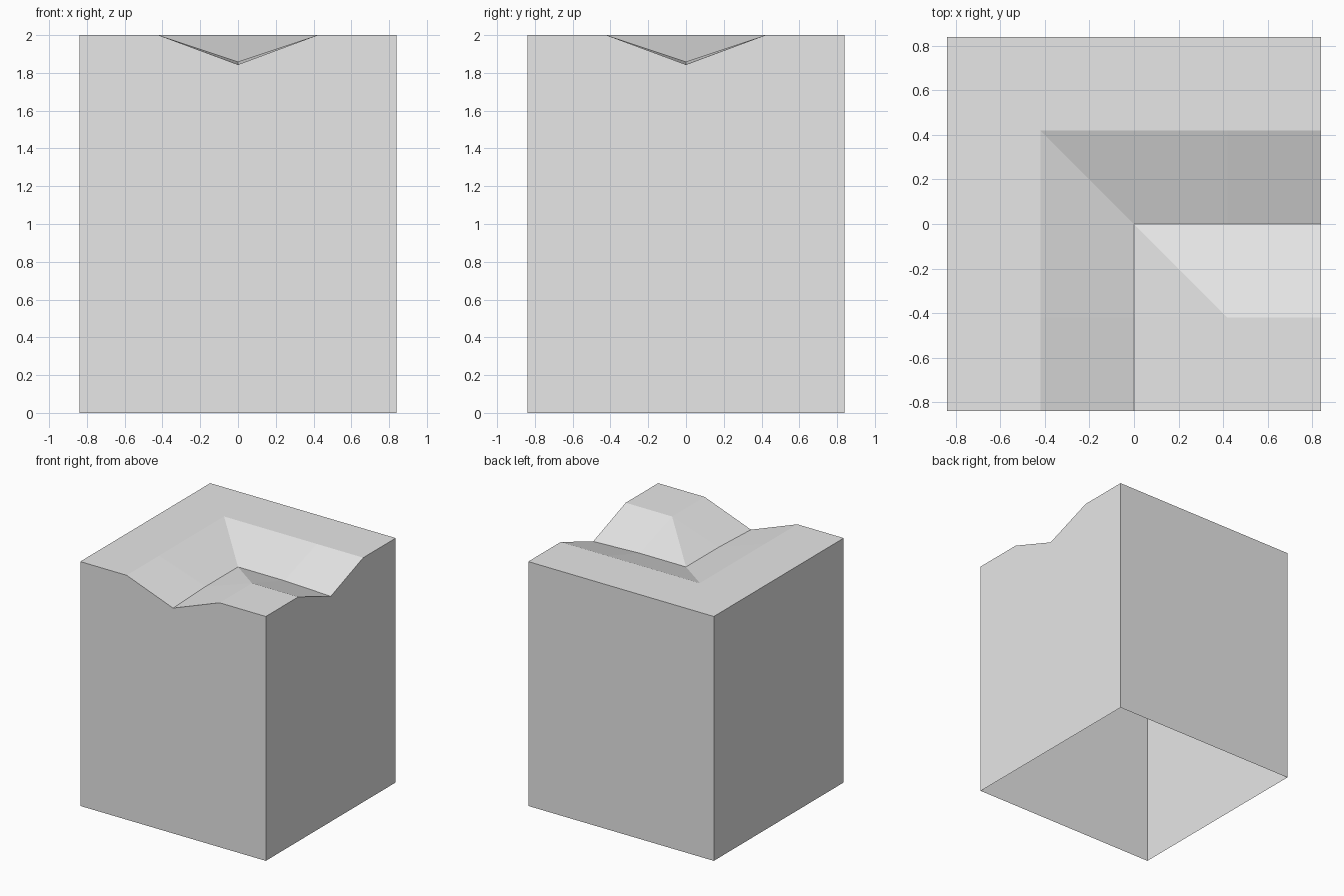
import bpy
import bmesh

HALF = 0.84      # half the width of the square block
TOP = 2.0        # height of the flat rim
DEPTH = 0.14     # depth of the channel
END_DIP = 0.016  # extra drop where the channel leaves the block

cube = bpy.data.objects.get("Cube")
if cube:
    bpy.data.objects.remove(cube, do_unlink=True)

stone = bpy.data.materials.new("plain_grey")
stone.use_nodes = True
colour = (0.8, 0.8, 0.8, 1.0)
stone.diffuse_color = colour
stone.node_tree.nodes["Principled BSDF"].inputs["Base Color"].default_value = colour

bm = bmesh.new()

# Top surface: a four by four grid
bmesh.ops.create_grid(bm, x_segments=4, y_segments=4, size=HALF)
step = HALF / 2
grid = {(round(v.co.x / step), round(v.co.y / step)): v for v in bm.verts}

# Channel: runs in from the front, turns at the centre, leaves on the left
for (i, j), v in grid.items():
    v.co.z = TOP
    if (i == 0 and j <= 0) or (j == 0 and i >= 0):
        v.co.z -= DEPTH
        if max(abs(i), abs(j)) == 2:
            v.co.z -= END_DIP

# Mitre creases on the inside and outside of the bend
for corner in ((-1, 1), (1, -1)):
    bmesh.ops.connect_verts(bm, verts=[grid[0, 0], grid[corner]])

# Walls: the outline pulled straight down, open underneath
rim = [e for e in bm.edges if e.is_boundary]
walls = bmesh.ops.extrude_edge_only(bm, edges=rim)["geom"]
for v in walls:
    if isinstance(v, bmesh.types.BMVert):
        v.co.z = 0.0

bmesh.ops.recalc_face_normals(bm, faces=bm.faces[:])
mesh = bpy.data.meshes.new("channel_block")
bm.to_mesh(mesh)
bm.free()
mesh.materials.append(stone)
block = bpy.data.objects.new("channel_block", mesh)
bpy.context.collection.objects.link(block)
